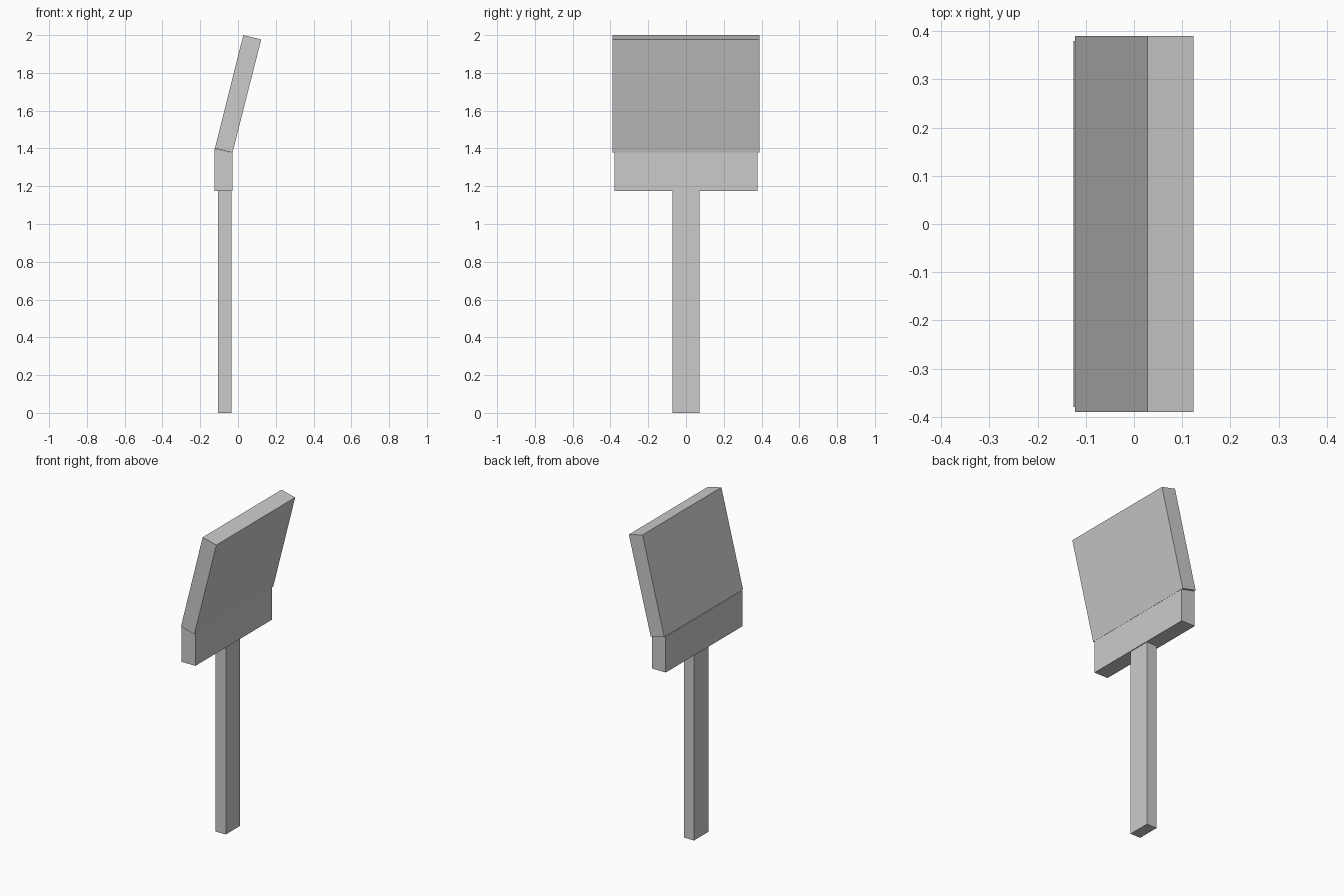
import bpy, bmesh

if "Cube" in bpy.data.objects:
    bpy.data.objects.remove(bpy.data.objects["Cube"])


def extrude_profile(name, profile, half_width):
    """Extrude an x/z profile symmetrically along y."""
    bm = bmesh.new()
    face = bm.faces.new([bm.verts.new((x, -half_width, z)) for x, z in profile])
    ext = bmesh.ops.extrude_face_region(bm, geom=[face])
    moved = [v for v in ext["geom"] if isinstance(v, bmesh.types.BMVert)]
    bmesh.ops.translate(bm, verts=moved, vec=(0, 2 * half_width, 0))
    bmesh.ops.recalc_face_normals(bm, faces=bm.faces)
    mesh = bpy.data.meshes.new(name)
    bm.to_mesh(mesh)
    bm.free()
    obj = bpy.data.objects.new(name, mesh)
    bpy.context.collection.objects.link(obj)
    return obj


# Straight post standing on the ground
extrude_profile("post", [(-0.105, 0), (-0.035, 0), (-0.035, 1.175), (-0.105, 1.175)], 0.071)

# Upright base block with a slanted top
extrude_profile("base_block", [(-0.125, 1.175), (-0.03, 1.175), (-0.03, 1.378), (-0.125, 1.40)], 0.379)

# Tilted panel, slightly wider than the block
extrude_profile("tilted_panel", [(-0.122, 1.401), (-0.029, 1.378), (0.123, 1.977), (0.028, 2.0)], 0.39)
